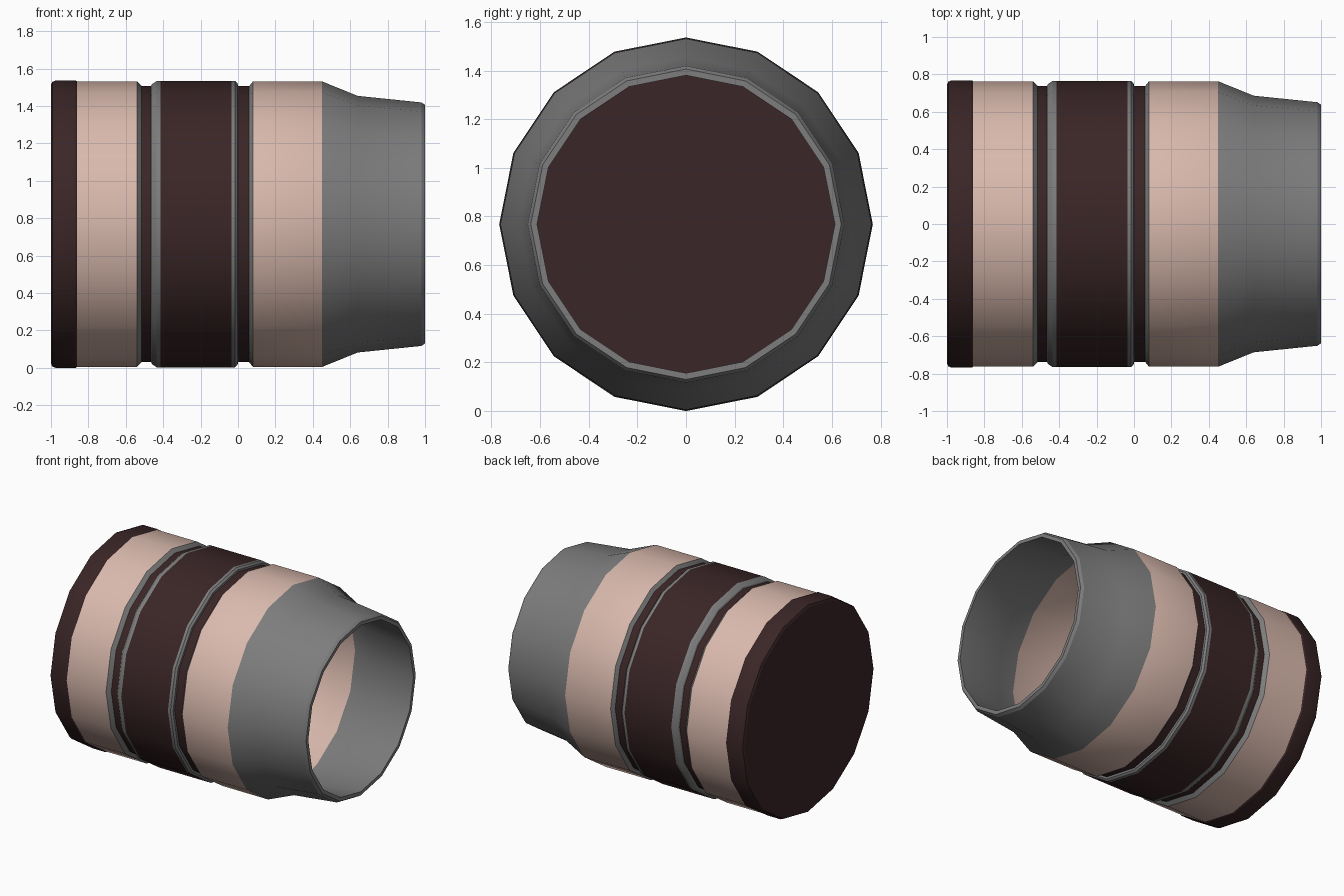
import bpy, bmesh, math

if "Cube" in bpy.data.objects:
    bpy.data.objects.remove(bpy.data.objects["Cube"])

SIDES = 16
CZ = 0.768


def material(name, rgb):
    m = bpy.data.materials.new(name)
    m.diffuse_color = (*rgb, 1)
    m.use_nodes = True
    m.node_tree.nodes["Principled BSDF"].inputs["Base Color"].default_value = m.diffuse_color
    return m


MATS = [material("dark brown", (0.043, 0.019, 0.020)),
        material("pale pink", (0.70, 0.49, 0.42)),
        material("mid grey", (0.205, 0.205, 0.205))]
DARK, PINK, GREY = 0, 1, 2

# Shell profile: (x, radius, colour of the band leading to the next point)
PROFILE = [
    # closed end cap
    (-1.0, 0.0, DARK), (-1.0, 0.745, DARK), (-0.993, 0.761, DARK),
    (-0.975, 0.768, DARK), (-0.868, 0.768, DARK), (-0.86, 0.763, PINK),
    # first pink band and groove
    (-0.54, 0.763, GREY), (-0.515, 0.738, DARK), (-0.465, 0.738, GREY),
    # middle band
    (-0.46, 0.748, GREY), (-0.435, 0.765, GREY), (-0.415, 0.765, DARK),
    (-0.035, 0.765, GREY), (-0.015, 0.765, GREY), (-0.002, 0.752, GREY),
    (0.0, 0.738, DARK),
    # second groove and pink band
    (0.06, 0.738, GREY), (0.08, 0.763, PINK),
    # tapered neck and rim
    (0.45, 0.763, GREY), (0.64, 0.686, GREY), (0.98, 0.651, GREY),
    (1.0, 0.638, GREY), (1.0, 0.612, GREY),
    # inside wall and floor
    (0.635, 0.652, GREY), (0.445, 0.725, PINK), (0.07, 0.725, GREY),
    (0.05, 0.70, DARK), (0.0, 0.70, GREY), (-0.02, 0.725, DARK),
    (-0.42, 0.725, GREY), (-0.45, 0.70, DARK), (-0.52, 0.70, GREY),
    (-0.54, 0.725, PINK), (-0.86, 0.725, DARK), (-0.965, 0.725, DARK),
    (-0.965, 0.0, DARK),
]


def lathe_x(name, profile):
    """Spin a profile round the long axis, one colour per band."""
    bm = bmesh.new()
    rings = []
    for x, r, _ in profile:
        if r == 0:
            rings.append([bm.verts.new((x, 0, CZ))])
            continue
        angles = [math.tau * i / SIDES for i in range(SIDES)]
        rings.append([bm.verts.new((x, r * math.sin(a), CZ + r * math.cos(a)))
                      for a in angles])
    for k in range(len(profile) - 1):
        a, b = rings[k], rings[k + 1]
        if len(a) == 1 or len(b) == 1:
            faces = [bm.faces.new(b if len(a) == 1 else a)]
        else:
            faces = [bm.faces.new((a[i], a[(i + 1) % SIDES],
                                   b[(i + 1) % SIDES], b[i]))
                     for i in range(SIDES)]
        for f in faces:
            f.material_index = profile[k][2]
    bmesh.ops.delete(bm, geom=[v for v in bm.verts if not v.link_faces],
                     context='VERTS')
    bmesh.ops.recalc_face_normals(bm, faces=bm.faces)
    me = bpy.data.meshes.new(name)
    bm.to_mesh(me)
    bm.free()
    for m in MATS:
        me.materials.append(m)
    ob = bpy.data.objects.new(name, me)
    bpy.context.collection.objects.link(ob)
    return ob


barrel = lathe_x("hollow_barrel", PROFILE)
bpy.context.view_layer.objects.active = barrel
barrel.select_set(True)
bpy.ops.object.shade_smooth_by_angle(angle=math.radians(24))
